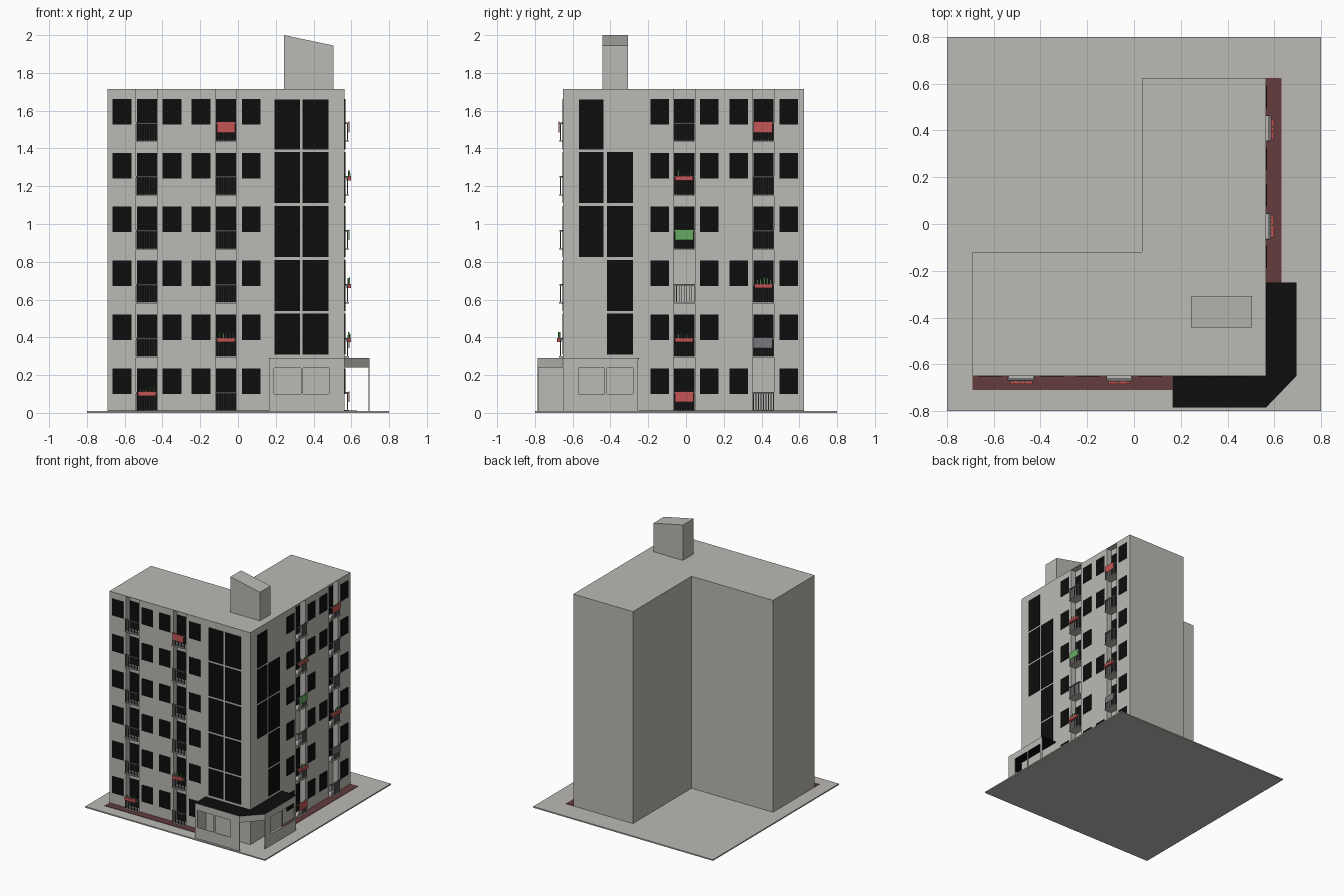
import bpy, bmesh, random
from mathutils import Vector

if "Cube" in bpy.data.objects:
    bpy.data.objects.remove(bpy.data.objects["Cube"])

random.seed(3)

def material(name, r, g, b):
    m = bpy.data.materials.new(name)
    m.diffuse_color = (r, g, b, 1)
    m.use_nodes = True
    m.node_tree.nodes["Principled BSDF"].inputs["Base Color"].default_value = m.diffuse_color
    return m

CONCRETE = material("concrete", 0.50, 0.49, 0.46)
BLACK = material("black glass", 0.004, 0.004, 0.004)
METAL = material("rail metal", 0.17, 0.17, 0.17)
RED = material("red", 0.55, 0.09, 0.09)
GREEN = material("leaf green", 0.13, 0.40, 0.12)
PAVING = material("dark red paving", 0.125, 0.045, 0.045)
GREY = material("grey cloth", 0.18, 0.18, 0.20)

# Facade planes and levels
FRONT_Y, RIGHT_X = -0.65, 0.565
BASE, ROOF, STEP = 0.01, 1.715, 0.2855
RECESS = 0.045

def front(u, d, z):
    return Vector((u, FRONT_Y - d, z))

def right(u, d, z):
    return Vector((RIGHT_X + d, u, z))

def plain(x, y, z):
    return Vector((x, y, z))

def finish(bm, name, mat):
    bmesh.ops.recalc_face_normals(bm, faces=bm.faces)
    me = bpy.data.meshes.new(name)
    bm.to_mesh(me)
    bm.free()
    me.materials.append(mat)
    ob = bpy.data.objects.new(name, me)
    bpy.context.collection.objects.link(ob)
    return ob

def boxes(name, mat, items):
    """items: (mapping, u0, u1, d0, d1, z0, z1)"""
    bm = bmesh.new()
    for f, u0, u1, d0, d1, z0, z1 in items:
        a, b = f(u0, d0, z0), f(u1, d1, z1)
        c, s = (a + b) / 2, b - a
        vs = bmesh.ops.create_cube(bm, size=1)["verts"]
        for v in vs:
            v.co = Vector(v.co[i] * abs(s[i]) + c[i] for i in range(3))
    return finish(bm, name, mat)

def prism(name, mat, pts, z0, z1):
    bm = bmesh.new()
    face = bm.faces.new([bm.verts.new((x, y, z0)) for x, y in pts])
    ext = bmesh.ops.extrude_face_region(bm, geom=[face], use_keep_orig=True)
    for v in ext["geom"]:
        if isinstance(v, bmesh.types.BMVert):
            v.co.z = z1
    return finish(bm, name, mat)

# Ground plate and paving strips
boxes("ground_plate", CONCRETE, [(plain, -0.8, 0.8, -0.8, 0.8, 0, BASE)])
boxes("paving", PAVING, [(front, -0.69, 0.167, 0, 0.06, BASE, 0.013),
                         (right, -0.25, 0.625, 0, 0.065, BASE, 0.013)])

# L-shaped body with full-height balcony recesses
FRONT_BAYS = [(-0.54, -0.425), (-0.12, -0.007)]
RIGHT_BAYS = [(-0.067, 0.048), (0.353, 0.467)]

def notches(f, bays):
    out = []
    for a, b in bays:
        out += [f(a, 0, 0).xy, f(a, -RECESS, 0).xy, f(b, -RECESS, 0).xy, f(b, 0, 0).xy]
    return out

BACK = [(0.565, 0.625), (0.035, 0.625), (0.035, -0.12), (-0.69, -0.12)]
CORNERS = [(-0.69, FRONT_Y), (RIGHT_X, FRONT_Y)]
prism("building_body", CONCRETE,
      CORNERS[:1] + notches(front, FRONT_BAYS) + CORNERS[1:] + notches(right, RIGHT_BAYS) + BACK,
      BASE, ROOF - 0.003)
prism("roof", CONCRETE, CORNERS + BACK, ROOF - 0.003, ROOF)

# Stair tower with sloping top
tower = boxes("roof_tower", CONCRETE, [(plain, 0.243, 0.505, -0.442, -0.308, ROOF, 2.0)])
for v in tower.data.vertices:
    if v.co.z > 1.9 and v.co.x > 0.4:
        v.co.z = 1.945

# Small windows
panes = []
for i in range(6):
    z0, z1 = 0.10 + STEP * i, 0.235 + STEP * i
    for u in (-0.665, -0.40, -0.245, 0.02):
        panes.append((front, u, u + 0.1, 0, 0.003, z0, z1))
    for u in (-0.188, 0.075, 0.23, 0.495):
        if not (u == 0.23 and i in (1, 3)):
            panes.append((right, u, u + 0.097, 0, 0.003, z0, z1))
boxes("small_windows", BLACK, panes)

# Tall corner windows
rows = [(0.31, 0.525), (0.54, 0.81), (0.825, 1.095), (1.11, 1.38), (1.395, 1.66)]
tall = []
for k, (z0, z1) in enumerate(rows):
    tall += [(front, 0.193, 0.327, 0, 0.003, z0, z1), (front, 0.341, 0.48, 0, 0.003, z0, z1)]
    if k >= 2:
        tall.append((right, -0.567, -0.436, 0, 0.003, z0, z1))
    if k <= 3:
        tall.append((right, -0.418, -0.28, 0, 0.003, z0, z1))
boxes("tall_windows", BLACK, tall)

# Balconies: doors, slabs, railings
doors, slabs, rails = [], [], []
for f, bays in ((front, FRONT_BAYS), (right, RIGHT_BAYS)):
    for n, (a, b) in enumerate(bays):
        for i in range(6):
            z = BASE + STEP * i
            if not (f is right and (n, i) in ((0, 2), (1, 0))):
                doors.append((f, a + 0.004, b - 0.004, -RECESS, 0.003 - RECESS, z, 0.235 + STEP * i))
            slabs.append((f, a, b, -RECESS, 0.022, z - 0.002, z + 0.005))
            rails.append((f, a, b, 0.010, 0.020, z + 0.093, z + 0.101))
            for e in (a, b - 0.005):
                rails.append((f, e, e + 0.005, 0, 0.012, z + 0.093, z + 0.101))
            for k in range(9):
                u = a + 0.002 + k * (b - a - 0.008) / 8
                rails.append((f, u, u + 0.004, 0.013, 0.017, z, z + 0.095))
boxes("balcony_doors", BLACK, doors)
boxes("balcony_slabs", CONCRETE, slabs)
boxes("balcony_railings", METAL, rails)

# Cloths hung on railings
def cloth(name, mat, places):
    boxes(name, mat, [(f, bay[0] + 0.008, bay[1] - 0.008, 0.0205, 0.024,
                       BASE + STEP * i + 0.048, BASE + STEP * i + 0.104) for f, bay, i in places])

cloth("red_cloths", RED, [(front, FRONT_BAYS[1], 5), (right, RIGHT_BAYS[0], 0), (right, RIGHT_BAYS[1], 5)])
cloth("green_cloth", GREEN, [(right, RIGHT_BAYS[0], 3)])
cloth("grey_cloth", GREY, [(right, RIGHT_BAYS[1], 1)])

# Flower boxes with plants
pots, stems = [], []
for f, (a, b), i in ((front, FRONT_BAYS[0], 0), (front, FRONT_BAYS[1], 1), (right, RIGHT_BAYS[0], 1),
                     (right, RIGHT_BAYS[1], 2), (right, RIGHT_BAYS[0], 4)):
    z = BASE + STEP * i + 0.079
    pots.append((f, a + 0.010, b - 0.010, 0.010, 0.034, z, z + 0.023))
    for k in range(5):
        u = a + 0.022 + k * 0.017 + random.uniform(-0.003, 0.003)
        d = random.uniform(0.014, 0.024)
        stems.append((f, u, u + 0.006, d, d + 0.006, z + 0.02, z + random.uniform(0.035, 0.056)))
boxes("flower_boxes", RED, pots)
boxes("plants", GREEN, stems)

# Corner shop: thin walls with open windows, open corner, black canopy
T, TOP, FD, RD = 0.004, 0.29, 0.135, 0.13
shop = [(front, 0.165, 0.165 + T, 0, FD, BASE, TOP)]
for f, d, cuts in ((front, FD, (0.165, 0.19, 0.333, 0.345, 0.483, 0.565)),
                   (right, RD, (-0.65, -0.57, -0.432, -0.418, -0.28, -0.255))):
    for z0, z1 in ((BASE, 0.10), (0.237, TOP)):
        shop.append((f, cuts[0], cuts[5], d - T, d, z0, z1))
    for a, b in (cuts[0:2], cuts[2:4], cuts[4:6]):
        shop.append((f, a, b, d - T, d, 0.10, 0.237))
boxes("shop_walls", CONCRETE, shop)
prism("corner_fascia", CONCRETE, [(0.565, -0.785), (0.695, -0.65), (0.691, -0.65), (0.565, -0.781)], 0.24, TOP)
prism("canopy", BLACK, [(0.167, -0.784), (0.565, -0.784), (0.694, -0.65), (0.694, -0.25),
                        (0.565, -0.25), (0.565, -0.65), (0.167, -0.65)], TOP - 0.006, TOP + 0.001)
